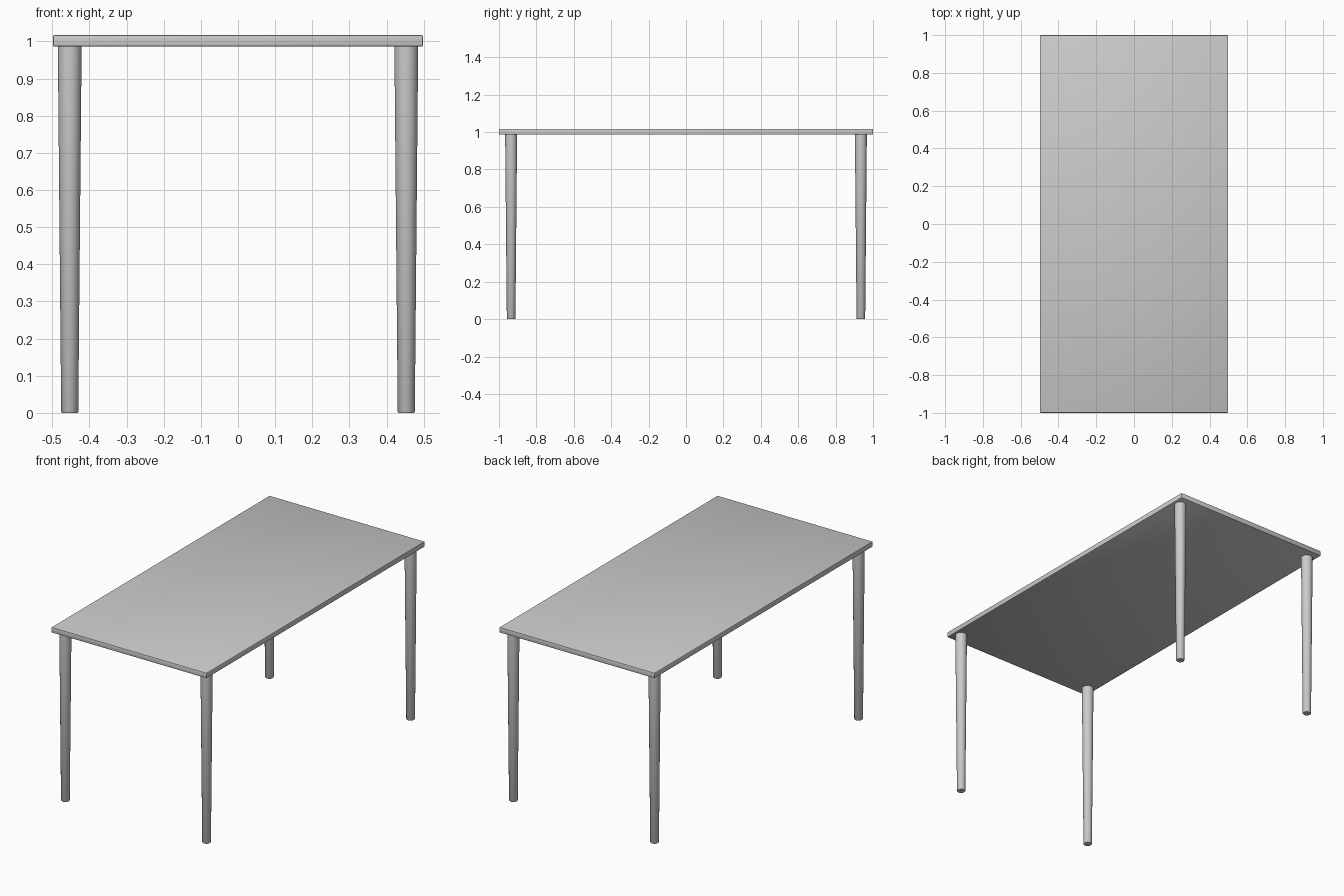
import bpy, bmesh, math

if "Cube" in bpy.data.objects:
    bpy.data.objects.remove(bpy.data.objects["Cube"])

TOP_Z, UNDER_Z = 1.017, 0.986


def add_object(name, bm, angle=40):
    bmesh.ops.recalc_face_normals(bm, faces=bm.faces)
    mesh = bpy.data.meshes.new(name)
    bm.to_mesh(mesh)
    bm.free()
    ob = bpy.data.objects.new(name, mesh)
    bpy.context.collection.objects.link(ob)
    bpy.ops.object.select_all(action='DESELECT')
    ob.select_set(True)
    bpy.context.view_layer.objects.active = ob
    bpy.ops.object.shade_smooth_by_angle(angle=math.radians(angle))
    return ob


def lathe(profile, x, y, sides=32):
    """Capped round solid from (radius, z) rings."""
    bm = bmesh.new()
    rings = [[bm.verts.new((x + r * math.cos(math.tau * i / sides),
                            y + r * math.sin(math.tau * i / sides), z))
              for i in range(sides)] for r, z in profile]
    for a, b in zip(rings, rings[1:]):
        for i in range(sides):
            j = (i + 1) % sides
            bm.faces.new((a[i], a[j], b[j], b[i]))
    bm.faces.new(rings[0])
    bm.faces.new(rings[-1])
    return bm


# Thin table top with softened edges
bm = bmesh.new()
bmesh.ops.create_cube(bm, size=1)
for v in bm.verts:
    v.co = (v.co.x * 0.996, v.co.y * 2.0,
            (TOP_Z + UNDER_Z) / 2 + v.co.z * (TOP_Z - UNDER_Z))
bmesh.ops.bevel(bm, geom=bm.edges[:], offset=0.004, segments=2,
                profile=0.5, affect='EDGES')
add_object("table_top", bm, 30)

# Four tapered round legs with slightly eased feet
leg_profile = [(0.021, 0), (0.023, 0.003), (0.032, UNDER_Z)]
for y, end in ((-0.935, "front"), (0.935, "back")):
    for x, side in ((-0.453, "left"), (0.453, "right")):
        add_object(f"{end}_{side}_leg", lathe(leg_profile, x, y))
